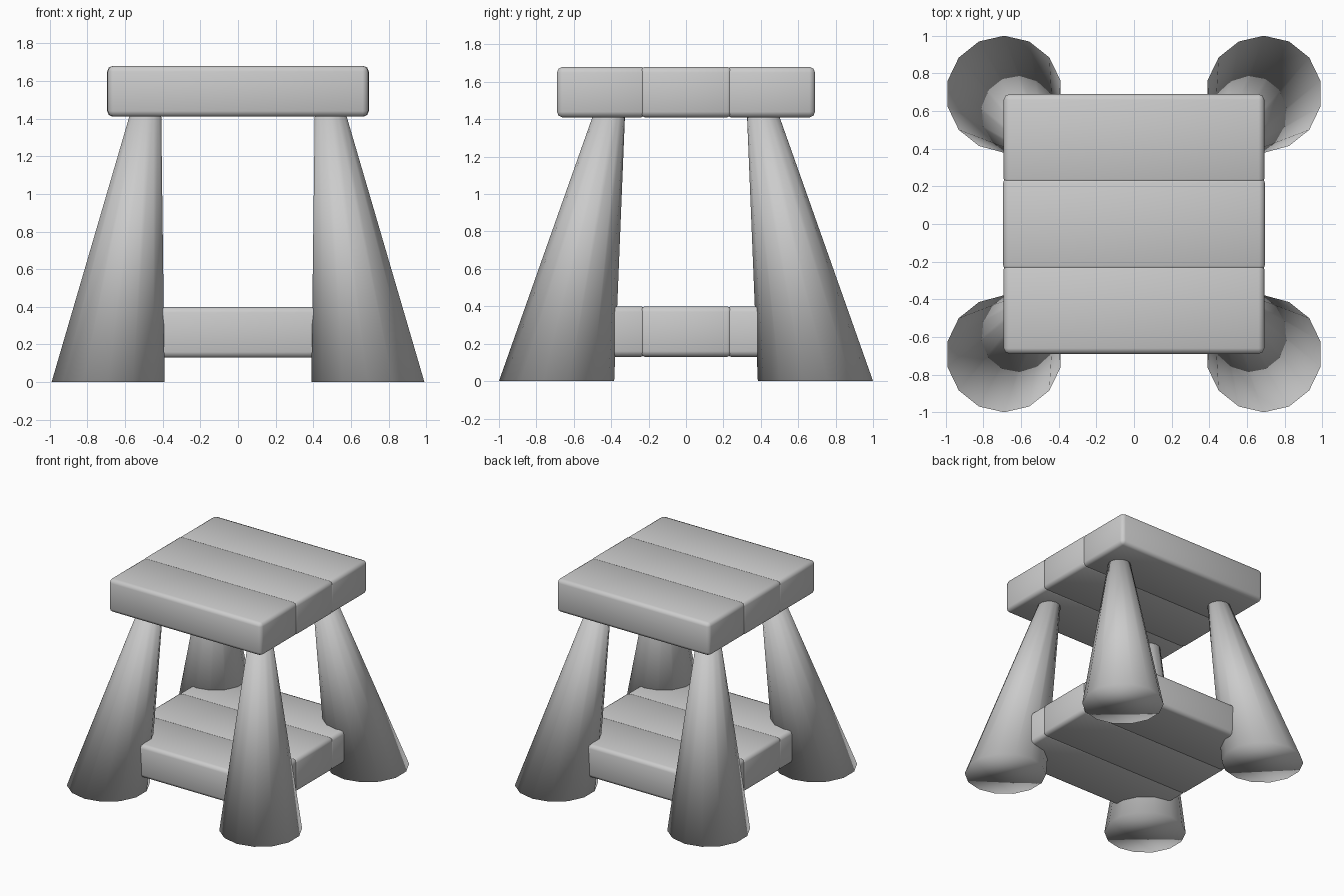
import bpy
import bmesh
from math import cos, sin, tau
from mathutils import Vector

cube = bpy.data.objects.get("Cube")
if cube:
    bpy.data.objects.remove(cube, do_unlink=True)

GREY = (0.6, 0.6, 0.6, 1)
mat = bpy.data.materials.new("plain_grey")
mat.use_nodes = True
mat.diffuse_color = GREY
mat.node_tree.nodes["Principled BSDF"].inputs["Base Color"].default_value = GREY


def add_object(name, bm):
    """Turn a bmesh into a smooth-shaded grey object."""
    bmesh.ops.recalc_face_normals(bm, faces=bm.faces)
    for face in bm.faces:
        face.smooth = True
    mesh = bpy.data.meshes.new(name)
    bm.to_mesh(mesh)
    bm.free()
    mesh.materials.append(mat)
    obj = bpy.data.objects.new(name, mesh)
    bpy.context.collection.objects.link(obj)
    return obj


def plank(name, y0, y1, z0, z1, half_length):
    """Board along x with softly rounded edges."""
    bm = bmesh.new()
    bmesh.ops.create_cube(bm, size=1)
    size = Vector((2 * half_length, y1 - y0, z1 - z0))
    centre = Vector((0, (y0 + y1) / 2, (z0 + z1) / 2))
    for v in bm.verts:
        v.co = v.co * size + centre
    bmesh.ops.bevel(bm, geom=bm.edges[:], offset=0.03, segments=2,
                    profile=0.5, affect='EDGES')
    add_object(name, bm)


def leg(name, sx, sy, sides=14):
    """Tapered leg leaning in towards the top."""
    bm = bmesh.new()
    rings = []
    for x, y, z, r in ((0.69, 0.692, 0, 0.308), (0.48, 0.396, 1.5, 0.073)):
        rings.append([bm.verts.new((sx * (x + r * sin(tau * i / sides)),
                                    sy * (y + r * cos(tau * i / sides)), z))
                      for i in range(sides)])
    low, high = rings
    for i in range(sides):
        j = (i + 1) % sides
        bm.faces.new((low[i], low[j], high[j], high[i]))
    bm.faces.new(low)
    bm.faces.new(high)
    add_object(name, bm)


# Seat and lower shelf: three boards each, slightly overlapping
for part, z0, z1 in (("seat", 1.41, 1.68), ("shelf", 0.13, 0.4)):
    plank(part + "_front_plank", -0.69, -0.21, z0, z1, 0.692)
    plank(part + "_middle_plank", -0.25, 0.25, z0, z1, 0.695)
    plank(part + "_back_plank", 0.21, 0.69, z0, z1, 0.692)

# Four splayed legs
for side, sx in (("left", 1), ("right", -1)):
    for end, sy in (("front", -1), ("back", 1)):
        leg(f"{end}_{side}_leg", sx, sy)
